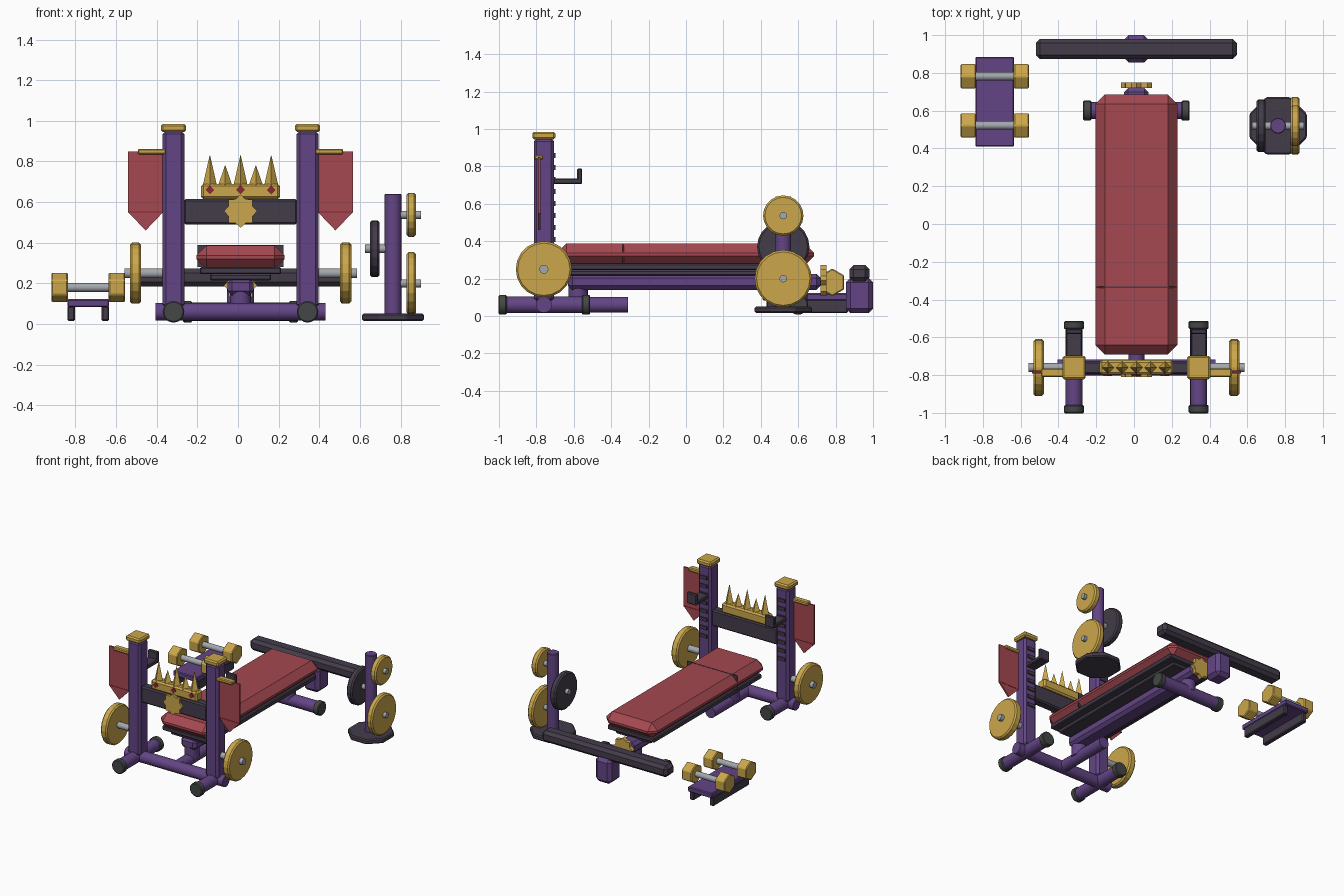
import bpy, bmesh, math
from mathutils import Matrix, Vector

if "Cube" in bpy.data.objects:
    bpy.data.objects.remove(bpy.data.objects["Cube"], do_unlink=True)


def material(name, r, g, b):
    m = bpy.data.materials.new(name)
    m.use_nodes = True
    m.diffuse_color = (r, g, b, 1)
    m.node_tree.nodes["Principled BSDF"].inputs["Base Color"].default_value = (r, g, b, 1)
    return m


PURPLE = material("purple paint", 0.125, 0.06, 0.235)
RED = material("red padding", 0.37, 0.065, 0.08)
GOLD = material("gold", 0.60, 0.39, 0.07)
DARK = material("dark plum", 0.056, 0.045, 0.068)
RUBBER = material("black rubber", 0.06, 0.062, 0.062)
STEEL = material("steel", 0.37, 0.39, 0.42)
GEM = material("ruby", 0.26, 0.02, 0.035)

CX = 0.0125     # middle of the bench
POST = 0.33     # upright distance from the middle
PY = -0.76      # upright depth


def finish(bm, name, mat, bevel=0.0, smooth=False, limit=30):
    bmesh.ops.recalc_face_normals(bm, faces=bm.faces)
    me = bpy.data.meshes.new(name)
    bm.to_mesh(me)
    bm.free()
    me.materials.append(mat)
    ob = bpy.data.objects.new(name, me)
    bpy.context.collection.objects.link(ob)
    if bevel:
        mod = ob.modifiers.new("edge bevel", "BEVEL")
        mod.width = bevel
        mod.segments = 1
        mod.limit_method = "ANGLE"
        mod.angle_limit = math.radians(limit)
    if smooth:
        bpy.ops.object.select_all(action="DESELECT")
        ob.select_set(True)
        bpy.context.view_layer.objects.active = ob
        bpy.ops.object.shade_smooth_by_angle(angle=math.radians(32))
    return ob


def box(name, mat, xs, ys, zs, bevel=0.006):
    bm = bmesh.new()
    size = [b - a for a, b in (xs, ys, zs)]
    mid = [(a + b) / 2 for a, b in (xs, ys, zs)]
    bmesh.ops.create_cube(bm, size=1, matrix=Matrix.Translation(mid) @ Matrix.Diagonal((*size, 1)))
    return finish(bm, name, mat, bevel)


def rod(name, mat, start, end, r, sides=20, bevel=0.0, spin=0.0, smooth=True):
    a, b = Vector(start), Vector(end)
    turn = (b - a).to_track_quat("Z", "Y").to_matrix().to_4x4()
    bm = bmesh.new()
    bmesh.ops.create_cone(bm, cap_ends=True, segments=sides, radius1=r, radius2=r,
                          depth=(b - a).length,
                          matrix=Matrix.Translation((a + b) / 2) @ turn @ Matrix.Rotation(spin, 4, "Z"))
    return finish(bm, name, mat, bevel, smooth)


def outline(name, mat, points, y0, y1):
    # Extrudes an (x, z) outline along y
    bm = bmesh.new()
    face = bm.faces.new([bm.verts.new((x, y0, z)) for x, z in points])
    moved = bmesh.ops.extrude_face_region(bm, geom=[face])["geom"]
    bmesh.ops.translate(bm, vec=(0, y1 - y0, 0),
                        verts=[v for v in moved if isinstance(v, bmesh.types.BMVert)])
    return finish(bm, name, mat)


def star(name, z, y0, y1, r):
    pts = []
    for i in range(16):
        k = r if i % 2 == 0 else r * 0.78
        a = i * math.pi / 8
        pts.append((CX + k * math.sin(a), z + k * math.cos(a)))
    return outline(name, GOLD, pts, y0, y1)


def weight(name, mat, x0, x1, y, z, r):
    return rod(name, mat, (x0, y, z), (x1, y, z), r, 20, 0.01, smooth=False)


def around(x, half):
    return (x - half, x + half)


# Uprights, feet, hooks, banners and side weights
for side, s in (("right", -1), ("left", 1)):
    x = CX + s * POST
    box(side + "_upright", PURPLE, around(x, 0.054), around(PY, 0.054), (0.08, 0.95), 0.016)
    box(side + "_upright_cap", GOLD, around(x, 0.062), around(PY, 0.062), (0.945, 0.985), 0.01)
    rod(side + "_foot", PURPLE, (x, -0.97, 0.06), (x, -0.54, 0.06), 0.045)
    for end, y in (("front", -0.98), ("back", -0.535)):
        rod(f"{side}_{end}_foot_cap", RUBBER, (x, y - 0.022, 0.06), (x, y + 0.022, 0.06), 0.053, 20, 0.006)
    for i in range(8):
        z = 0.41 + i * 0.064
        box(f"{side}_slot_{i}", DARK, around(x, 0.03), (-0.71, -0.697), around(z, 0.013), 0)
    box(side + "_hook_arm", DARK, around(x, 0.042), (-0.71, -0.555), (0.705, 0.735))
    box(side + "_hook_lip", DARK, around(x, 0.042), (-0.582, -0.555), (0.705, 0.79))

    bx, w = CX + s * 0.467, 0.086
    outline(side + "_banner", RED,
            [(bx - w, 0.85), (bx + w, 0.85), (bx + w, 0.55), (bx, 0.46), (bx - w, 0.55)], -0.79, -0.778)
    box(side + "_banner_seam", GEM, around(bx, w), (-0.792, -0.776), (0.548, 0.553), 0)
    box(side + "_banner_bar", GOLD, around(CX + s * 0.435, 0.07), (-0.81, -0.765), (0.835, 0.862))

    rod(side + "_peg", STEEL, (x, PY, 0.25), (CX + s * 0.572, PY, 0.25), 0.024)
    weight(side + "_weight", GOLD, CX + s * 0.49, CX + s * 0.545, PY, 0.25, 0.15)

# Front base frame
rod("front_crossbar", PURPLE, (CX - 0.418, PY, 0.06), (CX + 0.418, PY, 0.06), 0.043)
rod("center_tube", PURPLE, (CX, PY, 0.06), (CX, -0.31, 0.06), 0.042)
rod("front_leg", PURPLE, (CX, -0.577, 0.06), (CX, -0.577, 0.2), 0.052)

# Crest between the uprights
box("crest_beam", DARK, around(CX, 0.28), (-0.795, -0.725), (0.49, 0.615), 0.01)
box("crown_band", GOLD, around(CX, 0.195), (-0.797, -0.72), (0.615, 0.69), 0.012)
for i in range(5):
    x = CX + (i - 2) * 0.0755
    h = 0.145 if i % 2 == 0 else 0.095
    bm = bmesh.new()
    bmesh.ops.create_cone(bm, cap_ends=True, segments=4, radius1=0.034, radius2=0.001, depth=h,
                          matrix=Matrix.Translation((x, PY, 0.685 + h / 2)))
    finish(bm, f"crown_spike_{i}", GOLD)
    if i % 2 == 0:
        d = 0.022
        outline(f"crown_gem_{i}", GEM,
                [(x, 0.66 + d), (x + d, 0.66), (x, 0.66 - d), (x - d, 0.66)], -0.804, -0.795)
star("front_star", 0.555, -0.81, -0.79, 0.082)

# Bench
box("bench_beam", PURPLE, around(CX, 0.065), (-0.63, 0.72), (0.14, 0.225), 0.022)
box("bench_under_frame", DARK, around(CX, 0.15), (-0.62, 0.62), (0.215, 0.245))
box("bench_board", DARK, around(CX, 0.2), (-0.65, 0.65), (0.245, 0.28))
box("bench_pad", RED, around(CX, 0.217), (-0.69, 0.685), (0.27, 0.387), 0.05)
box("pad_strap", DARK, around(CX, 0.212), (-0.34, -0.332), (0.28, 0.389), 0)

# Rear support
rod("rear_leg", PURPLE, (CX, 0.6, 0.06), (CX, 0.6, 0.2), 0.05)
rod("rear_foot", PURPLE, (CX - 0.25, 0.6, 0.06), (CX + 0.25, 0.6, 0.06), 0.045)
for s in (-1, 1):
    rod("rear_foot_cap", RUBBER, (CX + s * 0.238, 0.6, 0.06), (CX + s * 0.282, 0.6, 0.06), 0.053, 20, 0.006)
star("rear_star", 0.19, 0.72, 0.75, 0.082)

# Rear bar on its block
box("rear_block", PURPLE, around(CX, 0.066), (0.855, 1.0), (0.015, 0.205), 0.025)
box("rear_bar", DARK, around(CX, 0.532), (0.873, 0.98), (0.185, 0.272), 0.022)

# Weight tree
TX, TY = 0.763, 0.52
rod("tree_base", DARK, (TX, TY, 0.015), (TX, TY, 0.052), 0.165, 8, 0.008, math.pi / 8, False)
rod("tree_pole", PURPLE, (TX, TY, 0.04), (TX, TY, 0.64), 0.042, 20, 0.004)
for name, mat, s, z, r in (("lower", GOLD, 1, 0.2, 0.153), ("upper", GOLD, 1, 0.537, 0.108),
                           ("dark", DARK, -1, 0.37, 0.14)):
    rod(name + "_tree_peg", STEEL, (TX, TY, z), (TX + s * 0.138, TY, z), 0.02)
    weight(name + "_tree_weight", mat, TX + s * 0.066, TX + s * 0.114, TY, z, r)

# Hand weight rack
RX = -0.737
box("rack_shelf", PURPLE, around(RX, 0.103), (0.41, 0.885), (0.083, 0.122))
for s in (-1, 1):
    box("rack_rail", DARK, around(RX + s * 0.084, 0.018), (0.43, 0.865), (0.015, 0.088))
for y in (0.522, 0.782):
    rod("hand_weight_grip", STEEL, (RX - 0.12, y, 0.18), (RX + 0.12, y, 0.18), 0.022)
    for s in (-1, 1):
        head = rod("hand_weight_head", GOLD, (RX + s * 0.1, y, 0.18), (RX + s * 0.182, y, 0.18),
                   0.074, 6, 0.006, 0, False)
